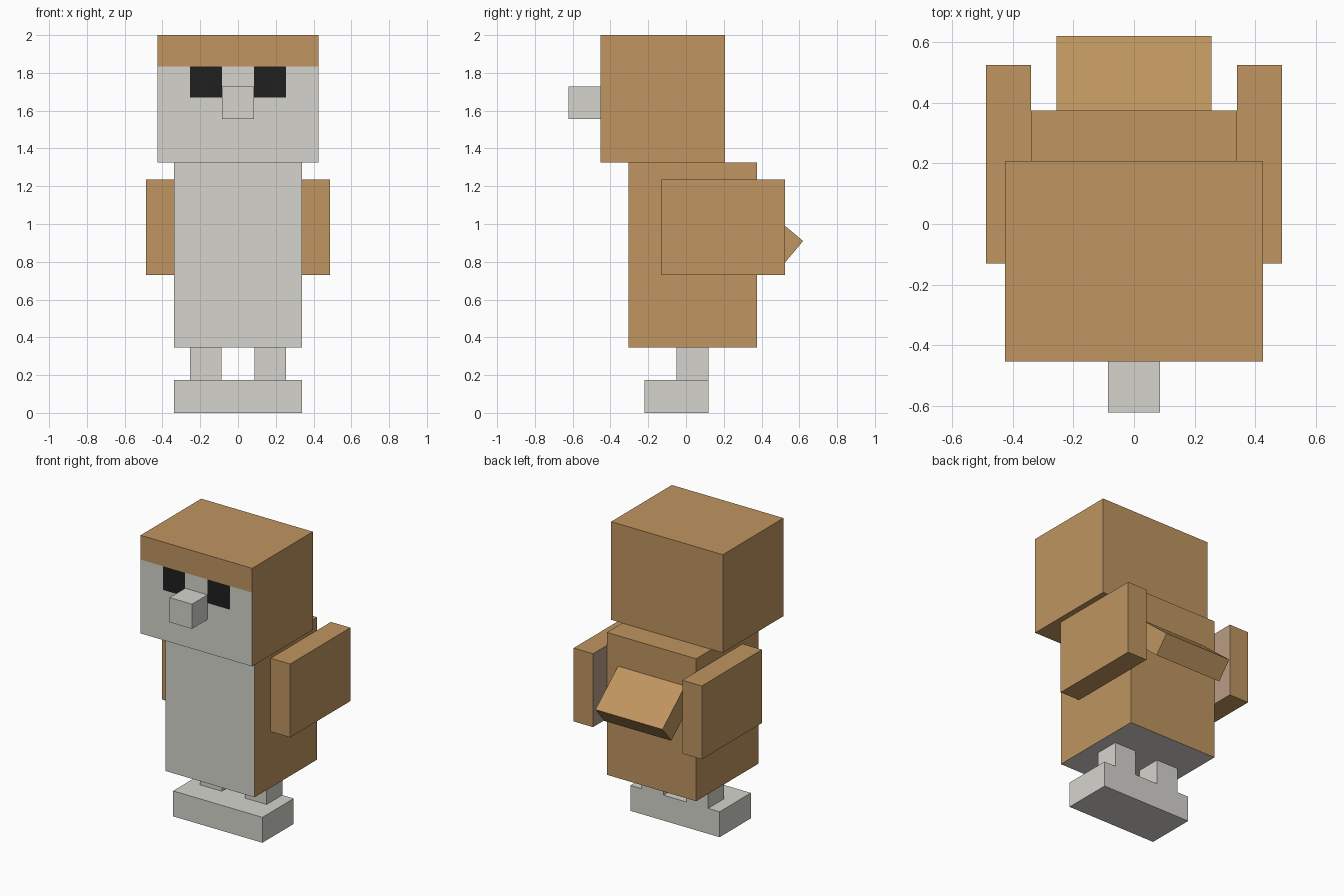
import bpy
import bmesh
import math
from mathutils import Matrix, Vector

if "Cube" in bpy.data.objects:
    bpy.data.objects.remove(bpy.data.objects["Cube"], do_unlink=True)


def make_material(name, srgb):
    color = [(c / 255) ** 2.2 for c in srgb] + [1.0]
    mat = bpy.data.materials.new(name)
    mat.use_nodes = True
    mat.diffuse_color = color
    bsdf = next(n for n in mat.node_tree.nodes if n.type == "BSDF_PRINCIPLED")
    bsdf.inputs["Base Color"].default_value = color
    return mat


brown = make_material("brown feathers", (190, 148, 96))
grey = make_material("pale grey", (212, 211, 204))
black = make_material("eye black", (37, 37, 37))
tan = make_material("wing lining", (184, 156, 130))


def box(name, x, y, z, mats, rule=None, cuts=(), turn=None):
    """Box from (min, max) spans; cuts slice the front face; rule picks a material per face."""
    bm = bmesh.new()
    bmesh.ops.create_cube(bm, size=1)
    spans = (x, y, z)
    for v in bm.verts:
        v.co = Vector([s[0] if c < 0 else s[1] for c, s in zip(v.co, spans)])
    bm.normal_update()
    for axis, value in cuts:
        normal = Vector((0, 0, 0))
        normal[axis] = 1
        front = [f for f in bm.faces if f.normal.y < -0.9]
        edges = list({e for f in front for e in f.edges})
        verts = list({v for f in front for v in f.verts})
        bmesh.ops.bisect_plane(bm, geom=verts + edges + front,
                               plane_co=normal * value, plane_no=normal)
        bm.normal_update()
    if rule:
        for f in bm.faces:
            f.material_index = rule(f.normal, f.calc_center_median())
    if turn:
        bm.transform(turn)
    mesh = bpy.data.meshes.new(name)
    bm.to_mesh(mesh)
    bm.free()
    for m in mats:
        mesh.materials.append(m)
    obj = bpy.data.objects.new(name, mesh)
    bpy.context.collection.objects.link(obj)
    return obj


# Head: brown with a grey face and two inset-colour eyes below the brow
EYE_IN, EYE_OUT, EYE_LOW, BROW = 0.085, 0.255, 1.67, 1.833


def head_rule(n, c):
    if n.y > -0.9 or c.z > BROW:
        return 0
    return 2 if c.z > EYE_LOW and EYE_IN < abs(c.x) < EYE_OUT else 1


head_cuts = [(2, EYE_LOW), (2, BROW)]
head_cuts += [(0, s * e) for s in (-1, 1) for e in (EYE_IN, EYE_OUT)]
box("head", (-0.425, 0.425), (-0.453, 0.207), (1.325, 2.0),
    [brown, grey, black], head_rule, head_cuts)
box("beak", (-0.085, 0.085), (-0.622, -0.453), (1.557, 1.727), [grey])

# Body: grey breast and underside
box("body", (-0.34, 0.34), (-0.305, 0.375), (0.345, 1.325), [brown, grey],
    lambda n, c: 1 if n.y < -0.9 or n.z < -0.9 else 0)

# Wings and legs on both sides
for side, label in ((1, "left"), (-1, "right")):
    box(label + "_wing", sorted((side * 0.34, side * 0.488)), (-0.13, 0.525),
        (0.73, 1.235), [brown, tan], lambda n, c: 1 if n.x * side < -0.9 else 0)
    box(label + "_leg", sorted((side * 0.087, side * 0.253)), (-0.05, 0.12),
        (0.175, 0.345), [grey])

# Feet: one joined slab
box("feet", (-0.34, 0.34), (-0.22, 0.12), (0, 0.175), [grey])

# Tail: slab sloping down and back from inside the body
slope = Matrix.Translation((0, 0.62, 0.91)) @ Matrix.Rotation(math.radians(-40), 4, "X")
box("tail", (-0.255, 0.255), (-0.42, 0), (-0.15, 0), [brown], turn=slope)
